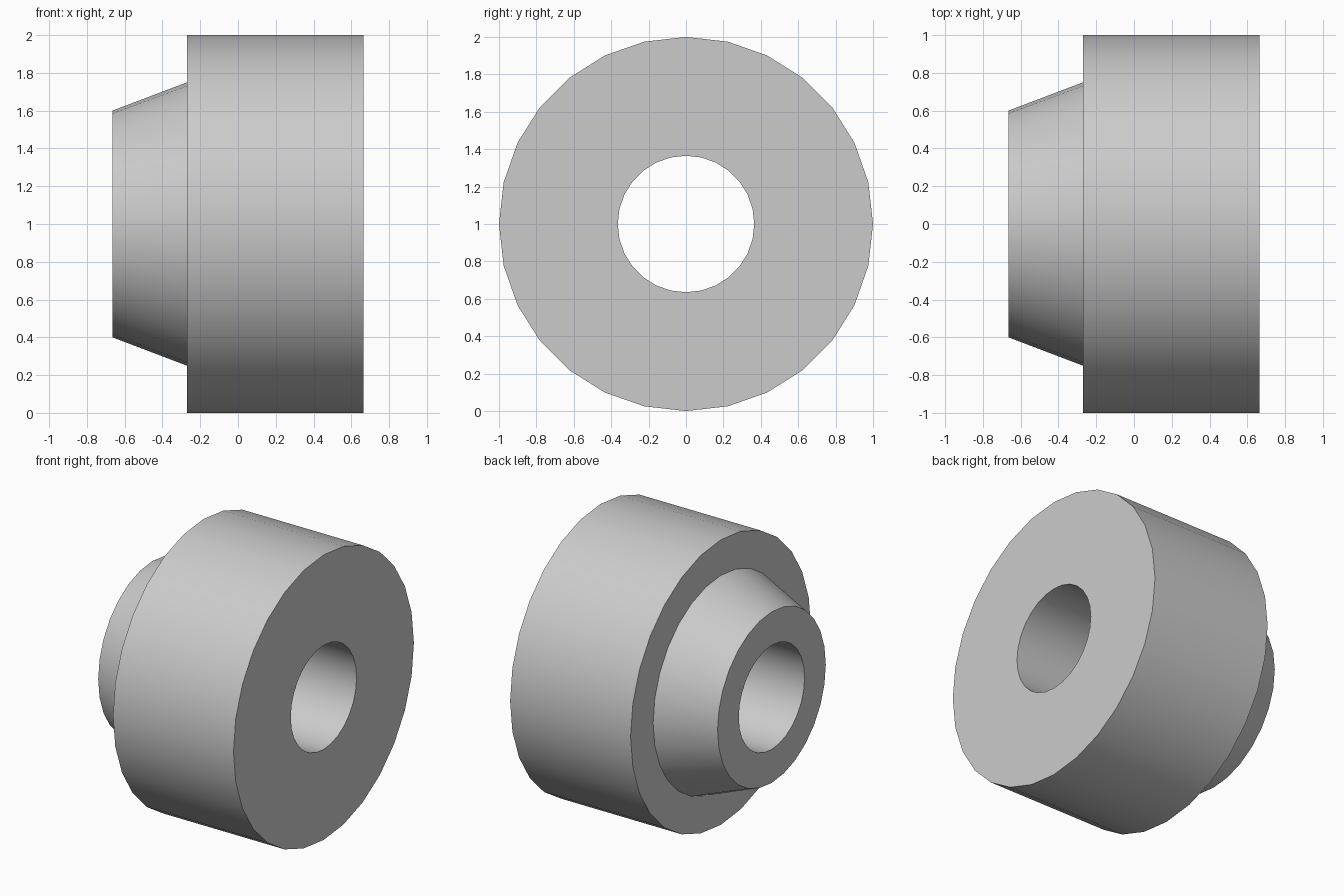
import bpy
import bmesh
import math
from mathutils import Vector

cube = bpy.data.objects.get("Cube")
if cube:
    bpy.data.objects.remove(cube, do_unlink=True)

SIDES = 28
BORE, RIM = 0.365, 1.0

grey = bpy.data.materials.new("plain grey")
grey.use_nodes = True
colour = (0.6, 0.6, 0.6, 1)
grey.diffuse_color = colour
grey.node_tree.nodes["Principled BSDF"].inputs["Base Color"].default_value = colour

# Closed half section as (x, radius): bore, tapered hub, shoulder, wide drum
profile = [(0.665, BORE), (-0.665, BORE), (-0.665, 0.6),
           (-0.27, 0.75), (-0.27, RIM), (0.665, RIM)]

# Lathe the section around the x axis
bm = bmesh.new()
verts = [bm.verts.new((x, 0, r)) for x, r in profile]
edges = [bm.edges.new((a, b)) for a, b in zip(verts, verts[1:] + verts[:1])]
bmesh.ops.spin(bm, geom=verts + edges, cent=(0, 0, 0), axis=(1, 0, 0),
               angle=math.tau, steps=SIDES, use_merge=False)
bmesh.ops.remove_doubles(bm, verts=bm.verts[:], dist=0.0001)
bmesh.ops.recalc_face_normals(bm, faces=bm.faces[:])
bmesh.ops.translate(bm, verts=bm.verts[:], vec=Vector((0, 0, RIM)))

mesh = bpy.data.meshes.new("stepped_bushing")
bm.to_mesh(mesh)
bm.free()
mesh.materials.append(grey)
bushing = bpy.data.objects.new("stepped_bushing", mesh)
bpy.context.collection.objects.link(bushing)

# Smooth round walls, crisp rims
bpy.ops.object.select_all(action="DESELECT")
bushing.select_set(True)
bpy.context.view_layer.objects.active = bushing
bpy.ops.object.shade_smooth_by_angle(angle=math.radians(30))
